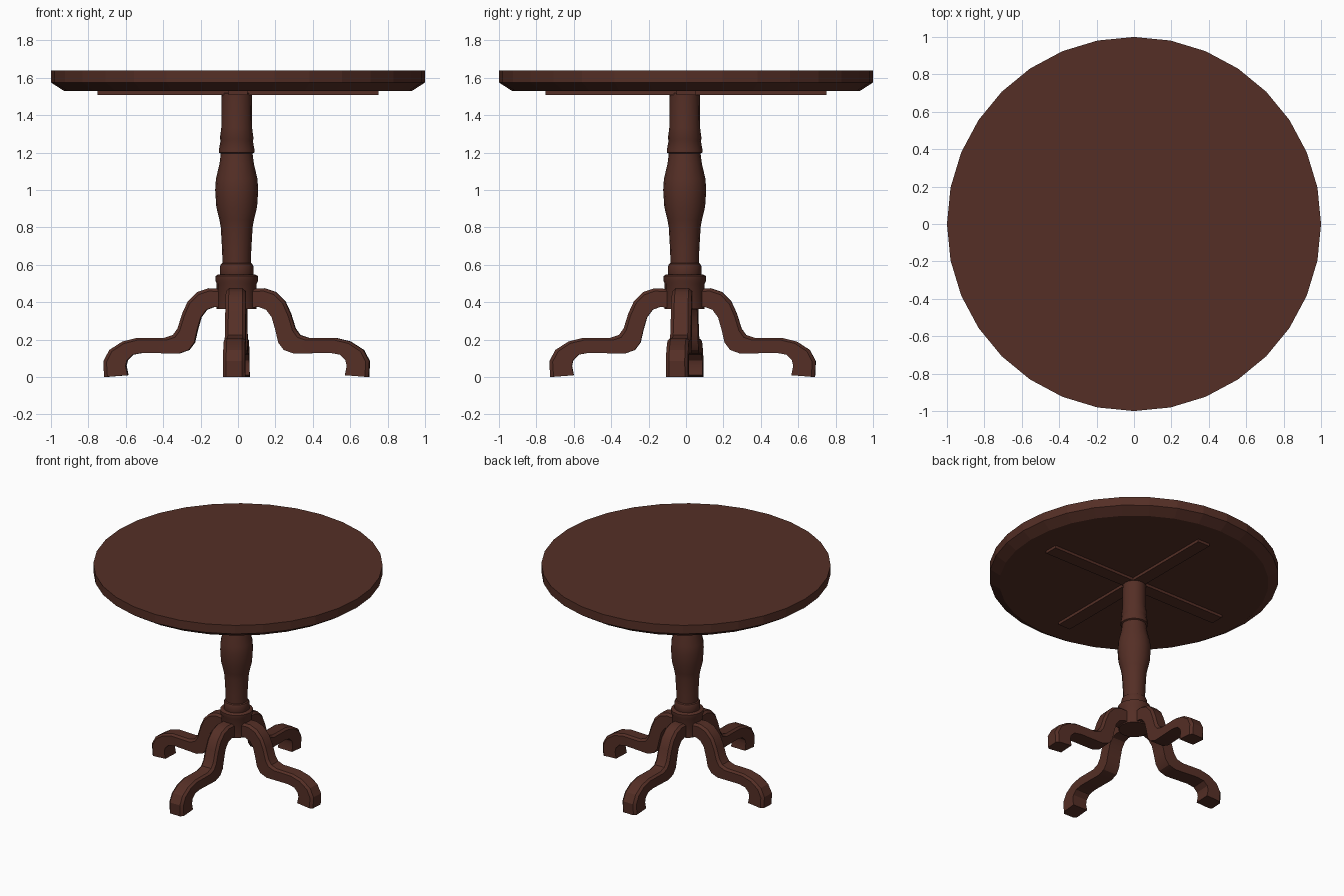
import bpy, bmesh, math
from mathutils import Vector, Matrix

if "Cube" in bpy.data.objects:
    bpy.data.objects.remove(bpy.data.objects["Cube"])

wood = bpy.data.materials.new("dark brown wood")
wood.diffuse_color = (0.09, 0.028, 0.019, 1)
wood.use_nodes = True
wood.node_tree.nodes["Principled BSDF"].inputs["Base Color"].default_value = wood.diffuse_color


def finish(name, bm, smooth=None):
    bmesh.ops.recalc_face_normals(bm, faces=bm.faces)
    me = bpy.data.meshes.new(name)
    bm.to_mesh(me)
    bm.free()
    me.materials.append(wood)
    ob = bpy.data.objects.new(name, me)
    bpy.context.collection.objects.link(ob)
    if smooth:
        bpy.ops.object.select_all(action='DESELECT')
        ob.select_set(True)
        bpy.context.view_layer.objects.active = ob
        bpy.ops.object.shade_smooth_by_angle(angle=math.radians(smooth))
    return ob


def loft(bm, sections):
    """Join closed rings of points and cap both ends."""
    rings = [[bm.verts.new(p) for p in s] for s in sections]
    n = len(rings[0])
    for a, b in zip(rings, rings[1:]):
        for i in range(n):
            j = (i + 1) % n
            bm.faces.new((a[i], a[j], b[j], b[i]))
    bm.faces.new(rings[0])
    bm.faces.new(rings[-1])


def turned(name, profile, sides, cx=0, cy=0, smooth=None):
    bm = bmesh.new()
    loft(bm, [[(cx + r * math.cos(2 * math.pi * k / sides),
                cy + r * math.sin(2 * math.pi * k / sides), z)
               for k in range(sides)] for r, z in profile])
    return finish(name, bm, smooth)


# Round top with chamfered underside
turned("table_top", [(0.93, 1.53), (1.0, 1.575), (1.0, 1.64)], 32)

# Crossed battens under the top
for name, sx, sy in (("batten_x", 1.5, 0.1), ("batten_y", 0.1, 1.5)):
    bm = bmesh.new()
    bmesh.ops.create_cube(bm, size=1, matrix=Matrix.Translation((0, 0, 1.5225))
                          @ Matrix.Diagonal((sx, sy, 0.027, 1)))
    finish(name, bm)

# Turned column
turned("column", [(0.075, 0.5), (0.09, 0.545), (0.09, 0.59), (0.084, 0.605), (0.076, 0.61),
                  (0.078, 0.68), (0.085, 0.80), (0.092, 0.84), (0.109, 0.91), (0.115, 1.0),
                  (0.111, 1.06), (0.092, 1.14), (0.085, 1.195), (0.095, 1.20), (0.095, 1.215),
                  (0.086, 1.265), (0.09, 1.275), (0.082, 1.335), (0.081, 1.52)],
       16, -0.007, -0.007, 35)

# Hub that holds the legs
turned("leg_hub", [(0.107, 0.365), (0.107, 0.50), (0.114, 0.515), (0.114, 0.54), (0.10, 0.548)],
       16, -0.007, -0.007, 35)

# Curved legs: pairs of upper and lower outline points (distance, height)
UP = [(0.06, .47), (.15, .475), (.21, .455), (.26, .405), (.29, .34), (.315, .26), (.34, .225),
      (.385, .21), (.53, .21), (.61, .19), (.68, .145), (.712, .085), (.708, .0)]
LO = [(0.06, .37), (.12, .375), (.16, .36), (.19, .32), (.21, .25), (.225, .185), (.255, .145),
      (.31, .125), (.50, .13), (.555, .12), (.585, .09), (.592, .06), (.582, .01)]


def leg(name, deg, cx, cy):
    bm = bmesh.new()
    secs = []
    for i, (u, l) in enumerate(zip(UP, LO)):
        u, l = Vector(u), Vector(l)
        h = 0.052 + 0.008 * i / (len(UP) - 1)
        ring = []
        for w, t in ((-h, 0), (h, 0), (h, 0.85), (h - 0.017, 1), (-h + 0.017, 1), (-h, 0.85)):
            p = l.lerp(u, t)
            ring.append((p.x, w, p.y))
        secs.append(ring)
    loft(bm, secs)
    bm.transform(Matrix.Translation((cx, cy, 0)) @ Matrix.Rotation(math.radians(deg), 4, 'Z'))
    finish(name, bm, 28)


leg("right_leg", -3, -0.007, -0.012)
leg("left_leg", 177, -0.007, -0.002)
leg("front_leg", -91, -0.009, -0.018)
leg("back_leg", 89, -0.009, -0.018)
